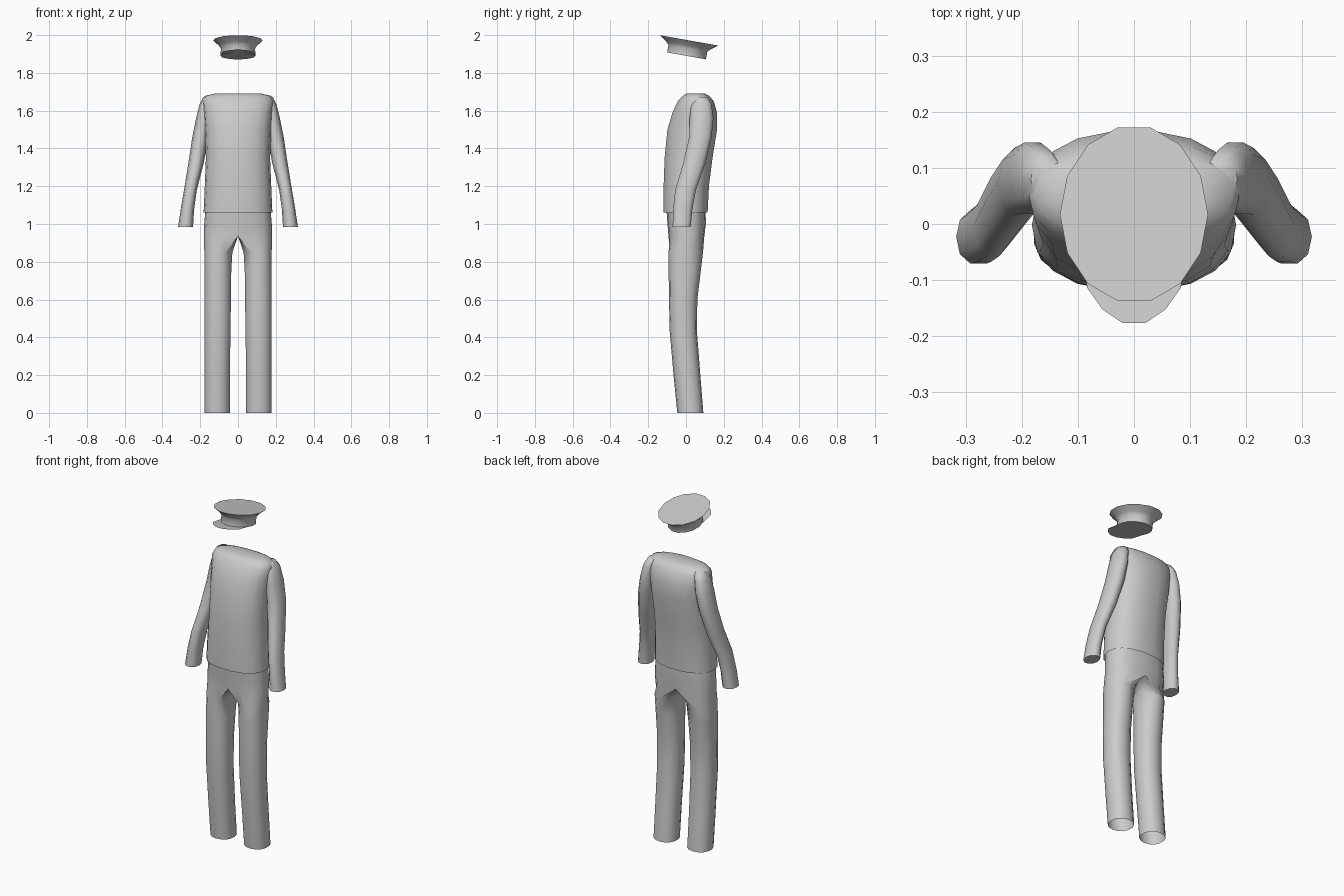
import bpy, bmesh, math
from mathutils import Vector, Matrix

if "Cube" in bpy.data.objects:
    bpy.data.objects.remove(bpy.data.objects["Cube"])


def spow(v, p):
    return math.copysign(abs(v) ** p, v)


def ellipse(cx, cy, z, rx, ry, n=14, p=1.0, phase=0.5):
    pts = []
    for i in range(n):
        a = math.tau * (i + phase) / n - math.pi / 2
        pts.append(Vector((cx + rx * spow(math.cos(a), p), cy + ry * spow(math.sin(a), p), z)))
    return pts


def loft(bm, rings, cap_start=False, cap_end=False):
    vs = [[bm.verts.new(p) for p in r] for r in rings]
    n = len(vs[0])
    for a, b in zip(vs, vs[1:]):
        for i in range(n):
            j = (i + 1) % n
            quad = (a[i], a[j], b[j], b[i])
            # leave out faces lying on the mirror plane
            if all(abs(v.co.x) < 1e-5 for v in quad):
                continue
            bm.faces.new(quad)
    if cap_start:
        bm.faces.new(vs[0][::-1])
    if cap_end:
        bm.faces.new(vs[-1])


def finish(bm, name, mirror=False, angle=40):
    bmesh.ops.recalc_face_normals(bm, faces=bm.faces)
    me = bpy.data.meshes.new(name)
    bm.to_mesh(me)
    bm.free()
    ob = bpy.data.objects.new(name, me)
    bpy.context.collection.objects.link(ob)
    if mirror:
        m = ob.modifiers.new("Mirror", 'MIRROR')
        m.use_clip = True
    bpy.ops.object.select_all(action='DESELECT')
    ob.select_set(True)
    bpy.context.view_layer.objects.active = ob
    bpy.ops.object.shade_smooth_by_angle(angle=math.radians(angle))
    return ob


# Trousers: one leg that widens into half a pelvis, mirrored
def half_pelvis(z, rx, y0, y1):
    cy, ry = (y0 + y1) / 2, (y1 - y0) / 2
    pts = []
    for i in range(9):
        a = -math.pi / 2 + math.pi * i / 8
        x = 0 if i in (0, 8) else rx * spow(math.cos(a), 0.8)
        pts.append(Vector((x, cy + ry * spow(math.sin(a), 0.8), z)))
    for i in range(1, 6):
        pts.append(Vector((0, y1 + (y0 - y1) * i / 6, z)))
    return pts


def leg_ring(z, x0, x1, y0, y1):
    pts = ellipse((x0 + x1) / 2, (y0 + y1) / 2, z, (x1 - x0) / 2, (y1 - y0) / 2, p=0.9, phase=-1)
    return pts


bm = bmesh.new()
rings = [leg_ring(*r) for r in [
    (0.0, 0.042, 0.179, -0.046, 0.092), (0.2, 0.042, 0.179, -0.066, 0.076),
    (0.43, 0.038, 0.18, -0.086, 0.058), (0.6, 0.036, 0.18, -0.09, 0.06),
    (0.75, 0.034, 0.18, -0.092, 0.078), (0.85, 0.028, 0.18, -0.092, 0.09)]]
rings += [half_pelvis(*r) for r in [
    (0.935, 0.181, -0.093, 0.097), (1.0, 0.179, -0.098, 0.105), (1.08, 0.172, -0.104, 0.104)]]
loft(bm, rings)
finish(bm, "trousers", mirror=True, angle=60)

# Jacket torso: z, half width, front y, back y
torso = [(1.06, 0.182, -0.12, 0.116), (1.2, 0.176, -0.12, 0.123), (1.35, 0.17, -0.115, 0.142),
         (1.5, 0.176, -0.10, 0.166), (1.59, 0.183, -0.073, 0.166), (1.65, 0.188, -0.045, 0.148),
         (1.678, 0.176, -0.018, 0.125), (1.69, 0.125, 0.0, 0.102)]
bm = bmesh.new()
loft(bm, [ellipse(0, (a + b) / 2, z, w, (b - a) / 2, 18, 0.85) for z, w, a, b in torso], cap_end=True)
finish(bm, "jacket_torso", angle=65)

# Sleeves: z, inner x, outer x, front y, back y
sleeve = [(0.985, 0.238, 0.317, -0.073, 0.027), (1.08, 0.232, 0.303, -0.07, 0.036),
          (1.18, 0.218, 0.286, -0.06, 0.055), (1.32, 0.182, 0.263, -0.018, 0.105),
          (1.46, 0.155, 0.242, 0.014, 0.138), (1.56, 0.14, 0.222, 0.016, 0.148),
          (1.635, 0.13, 0.203, 0.026, 0.138), (1.672, 0.12, 0.184, 0.045, 0.115)]
bm = bmesh.new()
loft(bm, [ellipse((a + b) / 2, (c + d) / 2, z, (b - a) / 2, (d - c) / 2, 10, 0.9)
          for z, a, b, c, d in sleeve], cap_start=True, cap_end=True)
finish(bm, "jacket_sleeves", mirror=True, angle=60)

# Cap crown and visor, tilted back together
tilt = Matrix.Translation((0, 0.003, 1.89)) @ Matrix.Rotation(math.radians(-10), 4, 'X')
bm = bmesh.new()
loft(bm, [ellipse(0, 0, *r) for r in [
    (0.0, 0.092, 0.107), (0.04, 0.091, 0.107), (0.056, 0.102, 0.122), (0.083, 0.132, 0.161)]],
    cap_start=True, cap_end=True)
bm.transform(tilt)
finish(bm, "cap_crown", angle=50)

bm = bmesh.new()
side = [(0.088, -0.03), (0.084, -0.118), (0.056, -0.158), (0.021, -0.182)]
outline = side + [(-x, y) for x, y in reversed(side)]
bm.faces.new([bm.verts.new((x, y, 0.001)) for x, y in outline])
bm.transform(tilt)
finish(bm, "cap_visor")
